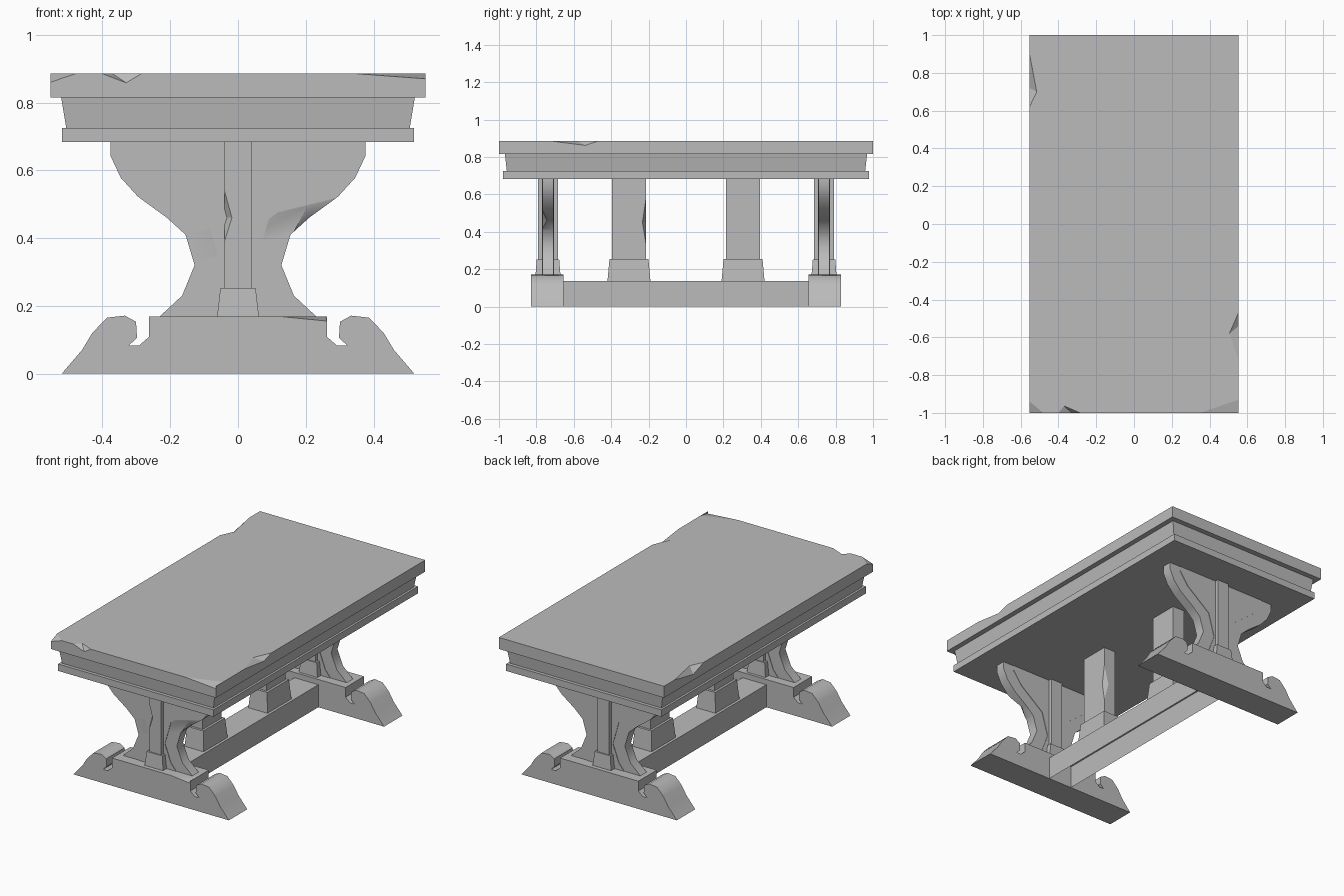
import bpy, bmesh, math
from mathutils import Vector

cube = bpy.data.objects.get("Cube")
if cube:
    bpy.data.objects.remove(cube, do_unlink=True)

stone = bpy.data.materials.new("grey_stone")
GREY = (0.5, 0.5, 0.5, 1)
stone.diffuse_color = GREY
stone.use_nodes = True
stone.node_tree.nodes["Principled BSDF"].inputs["Base Color"].default_value = GREY


def finish(name, bm):
    bmesh.ops.recalc_face_normals(bm, faces=bm.faces)
    mesh = bpy.data.meshes.new(name)
    bm.to_mesh(mesh)
    bm.free()
    mesh.materials.append(stone)
    obj = bpy.data.objects.new(name, mesh)
    bpy.context.collection.objects.link(obj)
    return obj


def block(name, z0, z1, half0, half1=None, y=0, open_bottom=False):
    """Box from z0 to z1 with (x, y) half sizes below and above."""
    bm = bmesh.new()
    rings = []
    for z, (hx, hy) in ((z0, half0), (z1, half1 or half0)):
        corners = ((-hx, -hy), (hx, -hy), (hx, hy), (-hx, hy))
        rings.append([bm.verts.new((cx, y + cy, z)) for cx, cy in corners])
    low, high = rings
    for i in range(4):
        j = (i + 1) % 4
        bm.faces.new((low[i], low[j], high[j], high[i]))
    bm.faces.new(high)
    if not open_bottom:
        bm.faces.new(low[::-1])
    return finish(name, bm)


def slab(name, half_profile, y, half_y):
    """Mirror a half outline in x and extrude it along y."""
    outline = half_profile + [(-px, pz) for px, pz in reversed(half_profile)]
    bm = bmesh.new()
    face = bm.faces.new([bm.verts.new((px, y - half_y, pz)) for px, pz in outline])
    grown = bmesh.ops.extrude_face_region(bm, geom=[face])
    moved = [v for v in grown["geom"] if isinstance(v, bmesh.types.BMVert)]
    bmesh.ops.translate(bm, vec=(0, 2 * half_y, 0), verts=moved)
    return finish(name, bm)


def smooth(obj, angle=42):
    bpy.ops.object.select_all(action="DESELECT")
    obj.select_set(True)
    bpy.context.view_layer.objects.active = obj
    bpy.ops.object.shade_smooth_by_angle(angle=math.radians(angle))


def chip(obj, points, outward):
    """Break a flake off an edge: surface points plus one apex outside."""
    points = [Vector(p) for p in points]
    apex = sum(points, Vector()) / len(points) + Vector(outward)
    bm = bmesh.new()
    for p in points + [apex]:
        bm.verts.new(p)
    bmesh.ops.convex_hull(bm, input=bm.verts)
    cutter = finish("chip_cutter", bm)
    cutter.hide_render = True
    cutter.hide_set(True)
    cutter.display_type = "WIRE"
    mod = obj.modifiers.new("chip", "BOOLEAN")
    mod.operation = "DIFFERENCE"
    mod.solver = "EXACT"
    mod.object = cutter
    bpy.context.view_layer.objects.active = obj
    bpy.ops.object.modifier_apply(modifier=mod.name)
    bpy.data.objects.remove(cutter, do_unlink=True)


# Table top with its apron and lower moulding
X, T = 0.553, 0.885
top = block("table_top", 0.815, T, (X, 1))
block("apron", 0.725, 0.815, (0.507, 0.958), (0.522, 0.968))
block("lower_moulding", 0.683, 0.725, (0.52, 0.978))

# Broken corners and edges of the top
chip(top, [(-X, -1, 0.86), (-0.48, -1, T), (-X, -0.94, T)], (-0.06, -0.06, 0.06))
chip(top, [(X, -1, 0.87), (0.35, -1, T), (X, -0.93, T)], (0.06, -0.06, 0.06))
chip(top, [(-0.4, -1, T), (-0.285, -1, T), (-0.33, -1, 0.858), (-0.37, -0.963, T)], (0, -0.05, 0.05))
chip(top, [(X, -0.72, T), (X, -0.47, T), (X, -0.54, 0.862), (0.505, -0.58, T)], (0.05, 0, 0.05))
chip(top, [(-X, 0.62, T), (-X, 0.9, T), (-X, 0.72, 0.85), (-0.515, 0.7, T)], (-0.05, 0, 0.05))

FOOT = [(0.52, 0), (0.46, 0.07), (0.43, 0.12), (0.387, 0.165), (0.334, 0.171),
        (0.301, 0.153), (0.298, 0.106), (0.322, 0.083), (0.292, 0.083),
        (0.262, 0.109), (0.262, 0.168)]
PLATE = [(0.235, 0.165), (0.165, 0.23), (0.128, 0.32), (0.155, 0.41), (0.21, 0.46),
         (0.295, 0.522), (0.346, 0.578), (0.376, 0.642), (0.376, 0.69)]
PANEL = [(0.127, 0.165), (0.09, 0.21), (0.05, 0.315), (0.09, 0.455),
         (0.245, 0.575), (0.303, 0.655), (0.303, 0.69)]

# End trestles: hooked foot, curved plate, raised panel, post and plinth
for end, side in (("front", -1), ("back", 1)):
    y = side * 0.738
    foot = slab(end + "_foot", FOOT, side * 0.742, 0.088)
    plate = slab(end + "_trestle_plate", PLATE, y, 0.03)
    panel = slab(end + "_trestle_panel", PANEL, y, 0.033)
    post = block(end + "_post", 0.24, 0.69, (0.04, 0.053), y=y)
    block(end + "_post_plinth", 0.165, 0.252, (0.062, 0.067), (0.052, 0.06), y=y)
    if side < 0:
        f = -0.83
        chip(foot, [(0.262, f, 0.155), (0.13, f, 0.168), (0.262, -0.78, 0.168)], (0.03, -0.03, 0.03))
        f = y - 0.053
        chip(post, [(-0.04, f, 0.39), (-0.04, f, 0.54), (-0.018, f, 0.46), (-0.04, f + 0.03, 0.46)], (-0.04, -0.04, 0))
        f = y - 0.03
        chip(plate, [(0.165, f, 0.419), (0.285, f, 0.515), (0.205, f, 0.495), (0.21, f + 0.025, 0.46)], (0.02, -0.04, -0.03))
    for part in (foot, plate, panel):
        smooth(part)

# Hollow stretcher beam between the feet
block("stretcher", 0, 0.136, (0.08, 0.66), open_bottom=True)

# Two middle pillars on plinths
for name, y in (("front", -0.305), ("back", 0.305)):
    pillar = block(name + "_pillar", 0.24, 0.69, (0.04, 0.09), y=y)
    block(name + "_pillar_plinth", 0.135, 0.255, (0.064, 0.115), (0.054, 0.104), y=y)
    if y < 0:
        e = y + 0.09
        chip(pillar, [(0.04, e, 0.34), (0.04, e, 0.57), (0.04, e - 0.018, 0.45), (0.01, e, 0.45)], (0.04, 0.04, 0))
